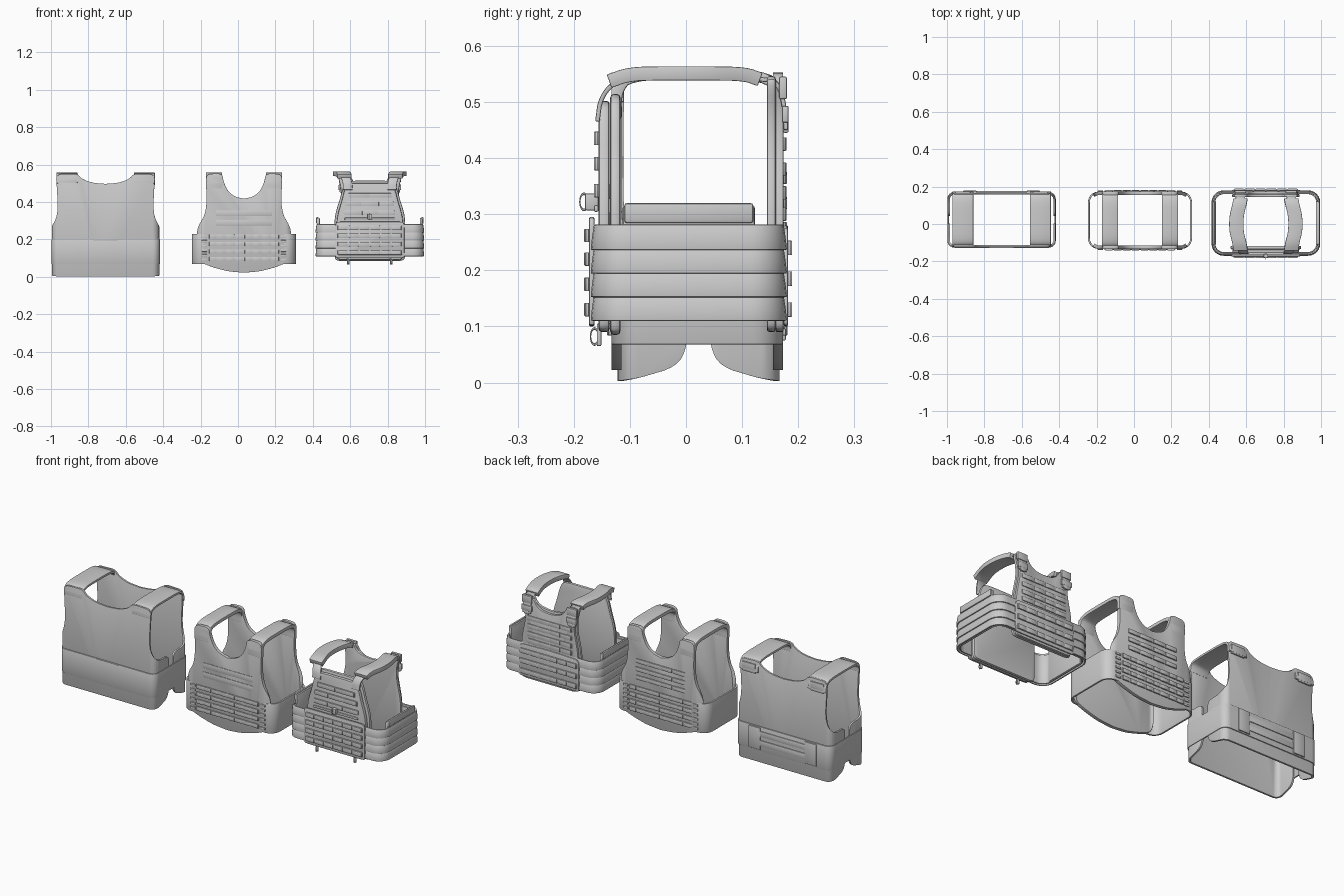
import bpy, bmesh
from math import pi, sin, cos, radians
from mathutils import Vector

if "Cube" in bpy.data.objects:
    bpy.data.objects.remove(bpy.data.objects["Cube"])

def finish(bm, name, thick=0, bevel=0.0):
    bmesh.ops.recalc_face_normals(bm, faces=bm.faces)
    me = bpy.data.meshes.new(name)
    bm.to_mesh(me)
    bm.free()
    ob = bpy.data.objects.new(name, me)
    bpy.context.collection.objects.link(ob)
    if thick:
        m = ob.modifiers.new("thickness", 'SOLIDIFY')
        m.thickness, m.offset = thick, 0
    if bevel:
        m = ob.modifiers.new("soft_edge", 'BEVEL')
        m.width, m.segments, m.limit_method = bevel, 2, 'ANGLE'
        m.angle_limit = radians(50)
    return ob

def soften(pts, rounds=2, most=0.016):
    pts = [Vector(p) for p in pts]
    for _ in range(rounds):
        out = [pts[0]]
        for a, b in zip(pts, pts[1:]):
            d = b - a
            k = min(0.25, most / max(d.length, 1e-6))
            out += [a + d * k, b - d * k]
        pts = out + [pts[-1]]
        most *= 0.5
    return pts

def panel(name, cx, half, y0, s, W=9.0, R=0.03, thick=0.012, bevel=0.003):
    """Mirrored flat outline (u, z), wrapped round the body corners. s=-1 front, 1 back."""
    p = soften(half)
    full = p + [Vector((-q.x, q.y)) for q in reversed(p[1:-1])]
    bm = bmesh.new()
    bm.faces.new([bm.verts.new((q.x, 0, q.y)) for q in full])
    f = W - R
    if W < 5:
        for i in range(7):
            for g in (-1, 1):
                bmesh.ops.bisect_plane(bm, geom=bm.verts[:] + bm.edges[:] + bm.faces[:],
                                       plane_co=(g * (f + R * pi / 12 * i), 0, 0), plane_no=(1, 0, 0))
    for v in bm.verts:
        a, g = abs(v.co.x), (1 if v.co.x > 0 else -1)
        x, d = a, 0
        if a > f:
            t = min((a - f) / R, pi / 2)
            x = f + R * sin(t)
            d = R * (1 - cos(t)) + max(0, a - f - R * pi / 2)
        v.co = (cx + g * x, y0 - s * d, v.co.z)
    return finish(bm, name, thick, bevel)

def band(name, cx, W, y0, y1, R, z0, z1, thick=0.008, flare=0.0):
    """Closed belt with rounded corners."""
    bm = bmesh.new()
    rings = []
    for z, e in ((z0, flare), (z0 + (z1 - z0) * 0.5, flare * 0.6), (z1, 0)):
        ring = []
        for k, (gx, gy) in enumerate(((1, y1 - R), (-1, y1 - R), (-1, y0 + R), (1, y0 + R))):
            for i in range(7):
                a = pi / 2 * (k + i / 6)
                ring.append(bm.verts.new((cx + gx * (W - R) + (R + e) * cos(a), gy + (R + e) * sin(a), z)))
        rings.append(ring)
    for lo, hi in zip(rings, rings[1:]):
        for i in range(len(lo)):
            j = (i + 1) % len(lo)
            bm.faces.new((lo[i], lo[j], hi[j], hi[i]))
    return finish(bm, name, thick, 0.002)

def strap(name, path, width, thick, bevel=0.003):
    """Ribbon along (x, y, z) points, width across x."""
    bm = bmesh.new()
    rows = [[bm.verts.new((p.x + w * width / 2, p.y, p.z)) for w in (-1, 1)] for p in soften(path, 2, 0.03)]
    for a, b in zip(rows, rows[1:]):
        bm.faces.new((a[0], a[1], b[1], b[0]))
    return finish(bm, name, thick, bevel)

def boxes(name, items, bevel=0.002):
    """Many boxes (x, y, z, sx, sy, sz) in one object."""
    bm = bmesh.new()
    for x, y, z, sx, sy, sz in items:
        vs = bmesh.ops.create_cube(bm, size=1)["verts"]
        for v in vs:
            v.co = (x + v.co.x * sx, y + v.co.y * sy, z + v.co.z * sz)
    return finish(bm, name, 0, bevel)

def webbing(name, cx, half, y, zs, n, h=0.022, t=0.008):
    """Rows of stitched webbing loops over a thin backing strip."""
    step = 2 * half / n
    items = []
    for z in zs:
        items.append((cx, y, z, 2 * half, t * 0.5, h))
        items += [(cx - half + step * (i + 0.5), y, z, step - 0.008, t, h) for i in range(n)]
    return boxes(name, items, 0.0015)

# ---------- soft concealable vest (left) ----------
A = -0.708
a_half = [(0, 0.003), (0.285, 0.003), (0.37, 0.028), (0.389, 0.065), (0.389, 0.26), (0.30, 0.262),
          (0.265, 0.30), (0.254, 0.37), (0.258, 0.44), (0.264, 0.548), (0.15, 0.552),
          (0.13, 0.525), (0.075, 0.503), (0, 0.497)]
panel("soft_vest_front", A, a_half, -0.117, -1, 0.282, 0.03, 0.01)
panel("soft_vest_back", A, a_half, 0.162, 1, 0.282, 0.03, 0.01)
band("soft_vest_belt", A, 0.286, -0.123, 0.168, 0.034, 0.068, 0.2, 0.008)
for g in (-1, 1):
    x = A + g * 0.207
    strap("soft_vest_shoulder", [(x, -0.117, 0.50), (x, -0.116, 0.53), (x, -0.095, 0.55), (x, 0.02, 0.552),
                                 (x, 0.14, 0.55), (x, 0.164, 0.53), (x, 0.169, 0.49)], 0.112, 0.012)
    boxes("soft_vest_strap_end", [(x, 0.17, 0.508, 0.08, 0.008, 0.05)])
    boxes("soft_vest_belt_patch", [(A + g * 0.17, 0.174, 0.135, 0.07, 0.008, 0.12)])
boxes("soft_vest_back_straps", [(A, 0.173, z, 0.30, 0.006, 0.03) for z in (0.112, 0.162)])
boxes("soft_vest_front_tab", [(A, -0.124, 0.197, 0.13, 0.008, 0.006)])

# ---------- rounded-hem vest (middle) ----------
B = 0.032
b_half = [(0, 0.022), (0.09, 0.03), (0.17, 0.052), (0.235, 0.078), (0.25, 0.12), (0.25, 0.24),
          (0.235, 0.285), (0.21, 0.33), (0.2, 0.39), (0.2, 0.46), (0.204, 0.55), (0.115, 0.553),
          (0.11, 0.51), (0.085, 0.455), (0.045, 0.427), (0, 0.418)]
for nm, y, s in (("front", -0.124, -1), ("back", 0.164, 1)):
    panel("hem_vest_" + nm, B, b_half, y, s, 0.262, 0.045, 0.018, 0.005)
    webbing("hem_vest_webbing_" + nm, B, 0.19, y + s * 0.013, (0.095, 0.135, 0.175, 0.215), 8)
    # side lacing tabs
    boxes("hem_vest_lacing_" + nm, [(B + g * 0.212, y + s * 0.008, 0.09 + 0.025 * i, 0.03, 0.012, 0.012)
                                    for g in (-1, 1) for i in range(6)])
boxes("hem_vest_chest_strips", [(B, -0.134, z, 0.30, 0.004, 0.03) for z in (0.29, 0.34)])
webbing("hem_vest_upper_back_webbing", B, 0.15, 0.176, (0.275, 0.32, 0.365), 4)
band("hem_vest_side_belt", B, 0.273, -0.128, 0.168, 0.05, 0.068, 0.23, 0.01)
for g in (-1, 1):
    x = B + g * 0.16
    strap("hem_vest_shoulder", [(x, -0.124, 0.47), (x, -0.124, 0.52), (x, -0.10, 0.548), (x, 0.02, 0.55),
                                (x, 0.14, 0.548), (x, 0.164, 0.52), (x, 0.164, 0.47)], 0.087, 0.019, 0.005)

# ---------- plate carrier (right) ----------
C = 0.705
c_front = [(0, 0.09), (0.165, 0.09), (0.178, 0.105), (0.178, 0.30), (0.168, 0.35), (0.152, 0.40),
           (0.138, 0.46), (0.12, 0.495), (0.09, 0.502), (0, 0.502)]
c_back = [(0, 0.09), (0.165, 0.09), (0.18, 0.105), (0.18, 0.30), (0.168, 0.36), (0.155, 0.42),
          (0.155, 0.48), (0.17, 0.53), (0.165, 0.546), (0.105, 0.546), (0.095, 0.515), (0.06, 0.494), (0, 0.488)]
inner = [(x * 1.06, z + (0.012 if z > 0.2 else -0.005)) for x, z in c_front]
panel("carrier_front_liner", C, inner, -0.126, -1, thick=0.018, bevel=0.006)
panel("carrier_front_bag", C, c_front, -0.146, -1, thick=0.02, bevel=0.006)
panel("carrier_back_liner", C, c_back, 0.152, 1, thick=0.016, bevel=0.005)
panel("carrier_back_bag", C, [(x * 0.95, min(z, 0.535)) for x, z in c_back[:-3]] +
      [(0.085, 0.505), (0.055, 0.482), (0, 0.476)], 0.167, 1, thick=0.014, bevel=0.004)
# front flap and its webbing
panel("carrier_front_flap", C, [(0, 0.1), (0.18, 0.1), (0.184, 0.11), (0.184, 0.285), (0.175, 0.295), (0, 0.295)],
      -0.168, -1, thick=0.01)
rows = (0.13, 0.175, 0.22, 0.262)
webbing("carrier_flap_webbing", C, 0.172, -0.176, rows, 6, 0.024, 0.011)
for z, hw, n in ((0.435, 0.115, 2), (0.39, 0.13, 3), (0.342, 0.135, 3)):
    webbing("carrier_chest_webbing", C, hw, -0.159, (z,), n, 0.024, 0.01)
boxes("carrier_front_buckle", [(C, -0.168, 0.322, 0.024, 0.024, 0.03), (C, -0.16, 0.31, 0.27, 0.008, 0.012)], 0.003)
# back flap and its webbing
panel("carrier_back_flap", C, [(0, 0.1), (0.175, 0.1), (0.182, 0.11), (0.182, 0.275), (0, 0.28)],
      0.178, 1, thick=0.008)
webbing("carrier_back_webbing", C, 0.172, 0.184, (0.13, 0.185, 0.24), 6, 0.026, 0.01)
webbing("carrier_upper_back_webbing", C, 0.135, 0.175, (0.3, 0.338, 0.38, 0.425), 4, 0.024, 0.008)
# layered waist belt
for i in range(4):
    band("carrier_belt_%d" % (i + 1), C, 0.281, -0.16, 0.17, 0.055, 0.11 + 0.042 * i, 0.155 + 0.042 * i,
         0.008, 0.006)
band("carrier_belt_liner", C, 0.274, -0.153, 0.163, 0.05, 0.112, 0.27, 0.006)
for g in (-1, 1):
    # side plate pocket
    boxes("carrier_side_pocket", [(C + g * 0.274, 0.005, 0.215, 0.014, 0.236, 0.2),
                                  (C + g * 0.281, 0.005, 0.302, 0.012, 0.23, 0.036)], 0.005)
    # shoulder webbing, bowed outwards
    e, m = C + g * 0.136, C + g * 0.158
    strap("carrier_shoulder_webbing", [(C + g * 0.118, -0.158, 0.465), (C + g * 0.12, -0.152, 0.51),
                                       (e, -0.12, 0.542), (m, 0, 0.545), (e, 0.13, 0.542),
                                       (e, 0.165, 0.535), (e, 0.176, 0.49), (e, 0.178, 0.45)], 0.05, 0.008)
    # shoulder pad
    strap("carrier_shoulder_pad", [(e, -0.137, 0.537), (e + g * 0.005, -0.10, 0.55), (m, -0.04, 0.551), (m, 0.04, 0.551),
                                   (e + g * 0.005, 0.105, 0.55), (e, 0.132, 0.54)], 0.076, 0.025, 0.008)
    # rear adjuster buckle
    boxes("carrier_rear_buckle", [(e, 0.173, 0.525, 0.06, 0.014, 0.04), (e, 0.177, 0.478, 0.062, 0.012, 0.03),
                                  (e, 0.178, 0.455, 0.03, 0.01, 0.02)], 0.003)
    # hem pull tab
    boxes("carrier_hem_tab", [(C + g * 0.115, -0.155, 0.085, 0.012, 0.008, 0.04)])

# cord pull loops
for x, y, z in ((C, -0.182, 0.322), (C - 0.115, -0.163, 0.082), (C + 0.115, -0.163, 0.082)):
    bpy.ops.mesh.primitive_torus_add(major_segments=20, minor_segments=6, major_radius=0.009, minor_radius=0.0015,
                                     location=(x, y, z), rotation=(0, pi / 2, 0))
    ob = bpy.context.object
    ob.name = "carrier_pull_loop"
    ob.scale = (1.6, 0.8, 1)

# bake modifiers, then smooth shading with sharp edges
bpy.ops.object.select_all(action='SELECT')
bpy.context.view_layer.objects.active = bpy.context.scene.objects[0]
bpy.ops.object.convert(target='MESH')
bpy.ops.object.shade_smooth_by_angle(angle=radians(35))
